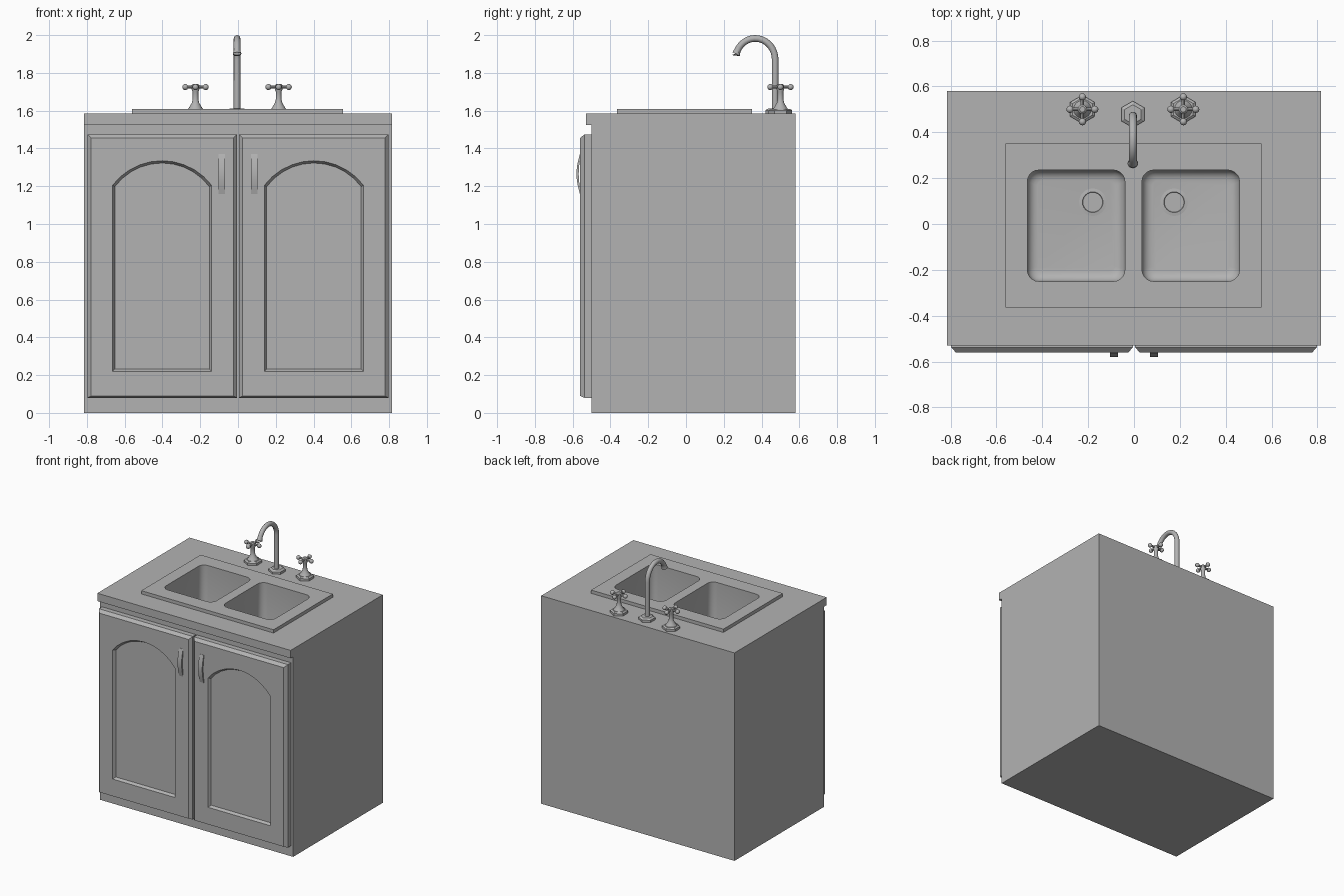
import bpy, bmesh, math
from mathutils import Vector

cube = bpy.data.objects.get("Cube")
if cube:
    bpy.data.objects.remove(cube, do_unlink=True)

grey = bpy.data.materials.new("plain_grey")
grey.use_nodes = True
grey.diffuse_color = (0.45, 0.45, 0.45, 1)
grey.node_tree.nodes["Principled BSDF"].inputs["Base Color"].default_value = (0.45, 0.45, 0.45, 1)


def finish(bm, name, smooth=False):
    bmesh.ops.recalc_face_normals(bm, faces=bm.faces)
    mesh = bpy.data.meshes.new(name)
    bm.to_mesh(mesh)
    bm.free()
    mesh.materials.append(grey)
    obj = bpy.data.objects.new(name, mesh)
    bpy.context.collection.objects.link(obj)
    if smooth:
        shade(obj)
    return obj


def shade(obj, angle=35):
    bpy.ops.object.select_all(action='DESELECT')
    obj.select_set(True)
    bpy.context.view_layer.objects.active = obj
    bpy.ops.object.shade_smooth_by_angle(angle=math.radians(angle))


def loft(bm, rings, closed=False):
    """Skin equal-length rings of points, capping both ends."""
    rows = [[bm.verts.new(p) for p in ring] for ring in rings]
    n = len(rows[0])
    for a, b in zip(rows, rows[1:]):
        for i in range(n):
            j = (i + 1) % n
            bm.faces.new((a[i], a[j], b[j], b[i]))
    bm.faces.new(rows[0])
    bm.faces.new(rows[-1])


def rect(x0, x1, z0, z1, y):
    return [(x0, y, z0), (x1, y, z0), (x1, y, z1), (x0, y, z1)]


def ring(cx, cy, z, r, n, turn=0):
    return [(cx + r * math.cos(turn + math.tau * i / n),
             cy + r * math.sin(turn + math.tau * i / n), z) for i in range(n)]


def extrude_x(name, profile, x0, x1, smooth=False):
    bm = bmesh.new()
    loft(bm, [[(x, y, z) for y, z in profile] for x in (x0, x1)])
    return finish(bm, name, smooth)


def cut(target, cutters):
    for c in cutters:
        m = target.modifiers.new("cut", 'BOOLEAN')
        m.operation, m.solver, m.object = 'DIFFERENCE', 'EXACT', c
        bpy.ops.object.select_all(action='DESELECT')
        bpy.context.view_layer.objects.active = target
        target.select_set(True)
        bpy.ops.object.modifier_apply(modifier=m.name)


def basin_cutter(x0, x1):
    """Box with rounded corners and a rounded floor."""
    def outline(inset, z):
        r = 0.05 - inset * 0.6
        pts = []
        for k, (cx, cy) in enumerate([(x1, 0.235), (x0, 0.235), (x0, -0.25), (x1, -0.25)]):
            sx, sy = (1 if cx == x1 else -1), (1 if cy > 0 else -1)
            for s in range(6):
                a = math.pi / 2 * (k + s / 5)
                pts.append((cx - sx * (inset + r) + r * math.cos(a),
                            cy - sy * (inset + r) + r * math.sin(a), z))
        return pts
    floor, f = 1.29, 0.045
    rings = [outline(0, 1.7), outline(0, floor + f)]
    for s in range(1, 6):
        a = math.pi / 2 * s / 5
        rings.append(outline(f * (1 - math.cos(a)), floor + f * (1 - math.sin(a))))
    bm = bmesh.new()
    loft(bm, rings)
    return finish(bm, "basin_cutter")


# Cabinet with an overhanging counter edge, and the sink rim
cabinet = extrude_x("cabinet", [(-0.5, 0), (0.58, 0), (0.58, 1.585), (-0.53, 1.585),
                                (-0.53, 1.525), (-0.5, 1.525)], -0.815, 0.815)
rim = extrude_x("sink_rim", [(-0.365, 1.58), (0.35, 1.58), (0.35, 1.61), (-0.365, 1.61)],
                -0.56, 0.555)
basins = [basin_cutter(-0.465, -0.04), basin_cutter(0.035, 0.46)]
for part in (cabinet, rim):
    cut(part, basins)
    shade(part)
for c in basins:
    bpy.data.objects.remove(c, do_unlink=True)

# Drains: raised ring around a sunken cup
for side, x in (("right", -0.18), ("left", 0.175)):
    bm = bmesh.new()
    loft(bm, [ring(x, 0.095, z, r, 24) for z, r in
              ((1.285, 0.06), (1.294, 0.06), (1.296, 0.045), (1.291, 0.043))])
    finish(bm, side + "_drain", True)


# Doors with chamfered edges and arched recessed panels
def arch(cx, inset, y):
    half, rise = 0.2625, 0.13
    radius = (half * half + rise * rise) / (2 * rise)
    sweep = math.asin(half / radius)
    cz = 1.335 - radius
    w = half - inset
    pts = [(cx - w, y, 0.22 + inset), (cx + w, y, 0.22 + inset)]
    for i in range(11):
        a = sweep * (1 - i / 5)
        pts.append((cx + w / half * radius * math.sin(a), y,
                    cz + (radius - inset) * math.cos(a)))
    return pts


for side, s in (("right", -1), ("left", 1)):
    x0, x1 = sorted((s * 0.005, s * 0.797))
    c = 0.02
    bm = bmesh.new()
    loft(bm, [rect(x0, x1, 0.08, 1.475, -0.495), rect(x0, x1, 0.08, 1.475, -0.538),
              rect(x0 + c, x1 - c, 0.08 + c / 2, 1.475 - c, -0.56)])
    door = finish(bm, side + "_door")
    bm = bmesh.new()
    loft(bm, [arch(s * 0.402, -0.006, -0.57), arch(s * 0.402, 0.012, -0.54)])
    panel = finish(bm, "panel_cutter")
    cut(door, [panel])
    bpy.data.objects.remove(panel, do_unlink=True)

    # Bowed pull handle
    outer, inner = [], []
    for i in range(11):
        t = i / 10
        bow = math.sin(math.pi * t)
        z = 1.16 + 0.21 * t
        outer.append((-0.562 - 0.018 * bow, z))
        inner.append((-0.556 - 0.012 * bow, z))
    hx = sorted((s * 0.07, s * 0.104))
    extrude_x(side + "_handle", outer + inner[::-1], *hx, smooth=True)

# Faucet: hexagonal foot and gooseneck spout
fx = -0.005
bm = bmesh.new()
loft(bm, [ring(fx, 0.478, z, r, 6, math.pi / 6) for z, r in
          ((1.58, 0.058), (1.602, 0.058), (1.612, 0.042))])
finish(bm, "faucet_foot")

path = [(0.472, 1.6), (0.472, 1.76), (0.472, 1.87)]
for i in range(1, 17):
    a = math.radians(165) * i / 16
    path.append((0.367 + 0.105 * math.cos(a), 1.87 + 0.1125 * math.sin(a)))
path.append((0.264, 1.903))
radii = [0.0175] * (len(path) - 2) + [0.022, 0.023]
rings = []
for i, (y, z) in enumerate(path):
    p, q = path[max(i - 1, 0)], path[min(i + 1, len(path) - 1)]
    t = Vector((0, q[0] - p[0], q[1] - p[1])).normalized()
    side = Vector((1, 0, 0))
    up = t.cross(side)
    rings.append([Vector((fx, y, z)) + radii[i] * (side * math.cos(math.tau * k / 16)
                  + up * math.sin(math.tau * k / 16)) for k in range(16)])
bm = bmesh.new()
loft(bm, rings)
finish(bm, "spout", True)


# Cross-handled taps
def ball(bm, centre, r):
    new = bmesh.ops.create_uvsphere(bm, u_segments=12, v_segments=8, radius=r)["verts"]
    bmesh.ops.translate(bm, verts=new, vec=centre)


for side, x in (("right", -0.225), ("left", 0.215)):
    y, z = 0.5, 1.725
    bm = bmesh.new()
    loft(bm, [ring(x, y, h, r, 6, math.pi / 6) for h, r in
              ((1.58, 0.062), (1.602, 0.062), (1.61, 0.05))])
    finish(bm, side + "_tap_foot")
    bm = bmesh.new()
    loft(bm, [ring(x, y, h, r, 16) for h, r in
              ((1.605, 0.042), (1.62, 0.032), (1.64, 0.02), (1.66, 0.015),
               (1.7, 0.015), (1.712, 0.02), (1.735, 0.02), (1.742, 0.012))])
    for k in range(4):
        d = Vector((math.cos(k * math.pi / 2), math.sin(k * math.pi / 2), 0))
        n = Vector((-d.y, d.x, 0))
        hub = Vector((x, y, z))
        loft(bm, [[hub + d * reach + 0.008 * (n * math.cos(math.tau * i / 8)
                   + Vector((0, 0, math.sin(math.tau * i / 8)))) for i in range(8)]
                  for reach in (0.01, 0.055)])
        ball(bm, hub + d * 0.054, 0.016)
    finish(bm, side + "_tap", True)
